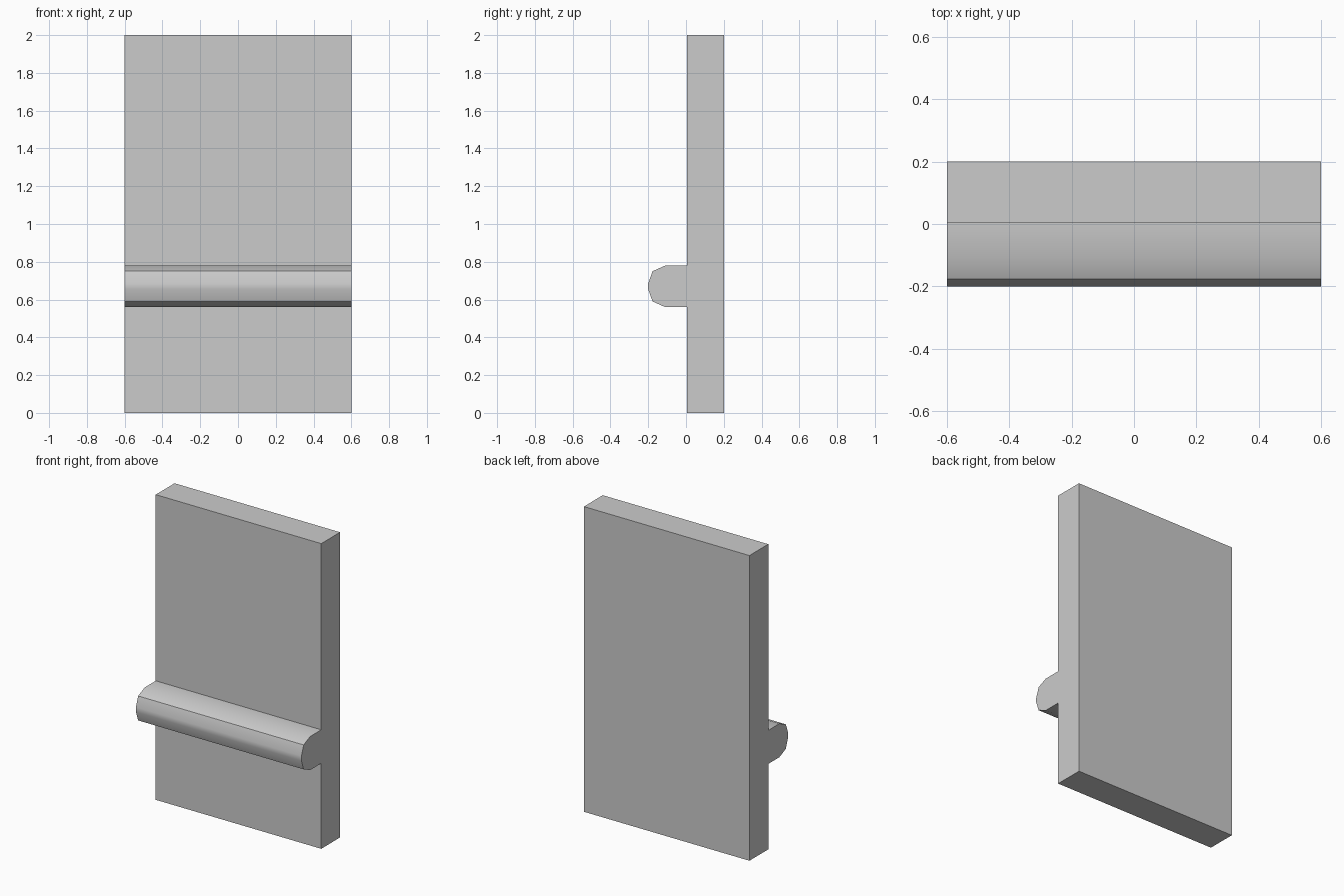
import bpy, bmesh, math

if "Cube" in bpy.data.objects:
    bpy.data.objects.remove(bpy.data.objects["Cube"])

WIDTH, HEIGHT = 1.2, 2.0
FRONT, BACK = 0.005, 0.2      # panel front and back in y
RAIL_Z = 0.67                 # rail centre height

# Rail outline: (y, half height) from the panel face out to the nose, then mirrored
half = [(FRONT, 0.11), (-0.11, 0.11), (-0.177, 0.08), (-0.2, 0.016)]
rail = [(y, RAIL_Z + h) for y, h in half] + [(y, RAIL_Z - h) for y, h in reversed(half)]

# Side profile of panel and rail in one piece
profile = [(FRONT, 0), (BACK, 0), (BACK, HEIGHT), (FRONT, HEIGHT)] + rail

# Extrude the profile across the width
bm = bmesh.new()
face = bm.faces.new([bm.verts.new((-WIDTH / 2, y, z)) for y, z in profile])
ext = bmesh.ops.extrude_face_region(bm, geom=[face], use_keep_orig=True)
moved = [v for v in ext["geom"] if isinstance(v, bmesh.types.BMVert)]
bmesh.ops.translate(bm, verts=moved, vec=(WIDTH, 0, 0))
bmesh.ops.recalc_face_normals(bm, faces=bm.faces)
mesh = bpy.data.meshes.new("panel_with_rail")
bm.to_mesh(mesh)
bm.free()

panel = bpy.data.objects.new("panel_with_rail", mesh)
bpy.context.collection.objects.link(panel)

# Soft rail faces, crisp panel edges
bpy.context.view_layer.objects.active = panel
panel.select_set(True)
bpy.ops.object.shade_smooth_by_angle(angle=math.radians(30))
